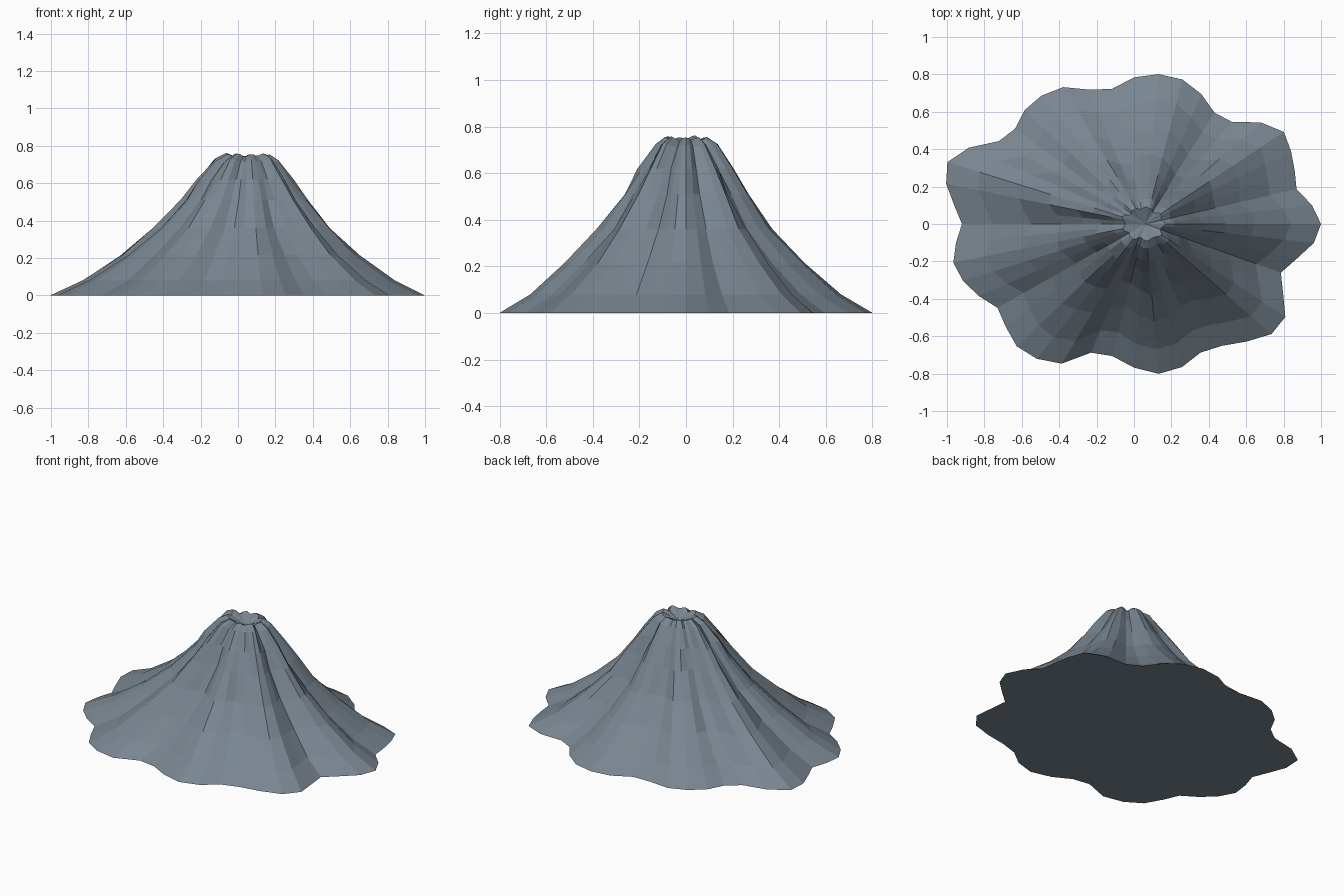
import bpy
import bmesh
import random
from math import sin, cos, tau

random.seed(4)

default_cube = bpy.data.objects.get("Cube")
if default_cube:
    bpy.data.objects.remove(default_cube, do_unlink=True)


def make_material(name, colour):
    material = bpy.data.materials.new(name)
    material.use_nodes = True
    material.diffuse_color = colour
    material.node_tree.nodes["Principled BSDF"].inputs["Base Color"].default_value = colour
    return material


rock = make_material("blue grey rock", (0.19, 0.235, 0.28, 1))

# Foot outline: radius in hundredths at even angles, anticlockwise from +x
outline = [100, 96, 90, 93, 97, 101, 96, 86, 86, 94, 100, 101,
           98, 91, 93, 99, 99, 96, 90, 91, 102, 108, 104, 97,
           92, 96, 100, 99, 96, 92, 97, 103, 104, 101, 89, 89,
           96, 101, 99, 93, 94, 99, 104, 102, 92, 85, 90, 97]

# Slope profile: share of the foot radius, height
slope = [(1, 0), (.83, .08), (.635, .215), (.465, .36),
         (.33, .51), (.25, .62), (.165, .72), (.11, .75)]

SIDES = len(outline)
MEAN = sum(outline) / SIDES / 100
DEPTH = 0.8         # the foot is narrower from front to back
SUMMIT_SHIFT = 0.06


def add_ring(bm, share, height):
    """One contour of the mountain; gullies cut deeper towards the summit."""
    upper = 1 - share
    ring = []
    for i, hundredths in enumerate(outline):
        ripple = hundredths / 100 - MEAN
        jitter = random.uniform(-.05, .05) * upper if height else 0
        radius = share * (MEAN + ripple * (1 + .5 * upper) + jitter)
        lift = height + (ripple * .12 * upper if height > .7 else 0)
        angle = tau * i / SIDES
        ring.append(bm.verts.new((SUMMIT_SHIFT * upper + radius * cos(angle),
                                  DEPTH * radius * sin(angle), lift)))
    return ring


def add_fan(bm, ring, centre):
    """Close a ring with triangles to a central point."""
    tip = bm.verts.new(centre)
    for i in range(SIDES):
        bm.faces.new((ring[i], ring[(i + 1) % SIDES], tip))


# Mountain: stacked contours, a shallow summit hollow and a flat underside
bm = bmesh.new()
rings = [add_ring(bm, share, height) for share, height in slope]
for low, high in zip(rings, rings[1:]):
    for i in range(SIDES):
        j = (i + 1) % SIDES
        bm.faces.new((low[i], low[j], high[j], high[i]))
add_fan(bm, rings[-1], (SUMMIT_SHIFT, 0, .71))
add_fan(bm, rings[0], (0, 0, 0))
bmesh.ops.recalc_face_normals(bm, faces=bm.faces)

mesh = bpy.data.meshes.new("mountain")
bm.to_mesh(mesh)
bm.free()
mesh.materials.append(rock)
mountain = bpy.data.objects.new("mountain", mesh)
bpy.context.collection.objects.link(mountain)
